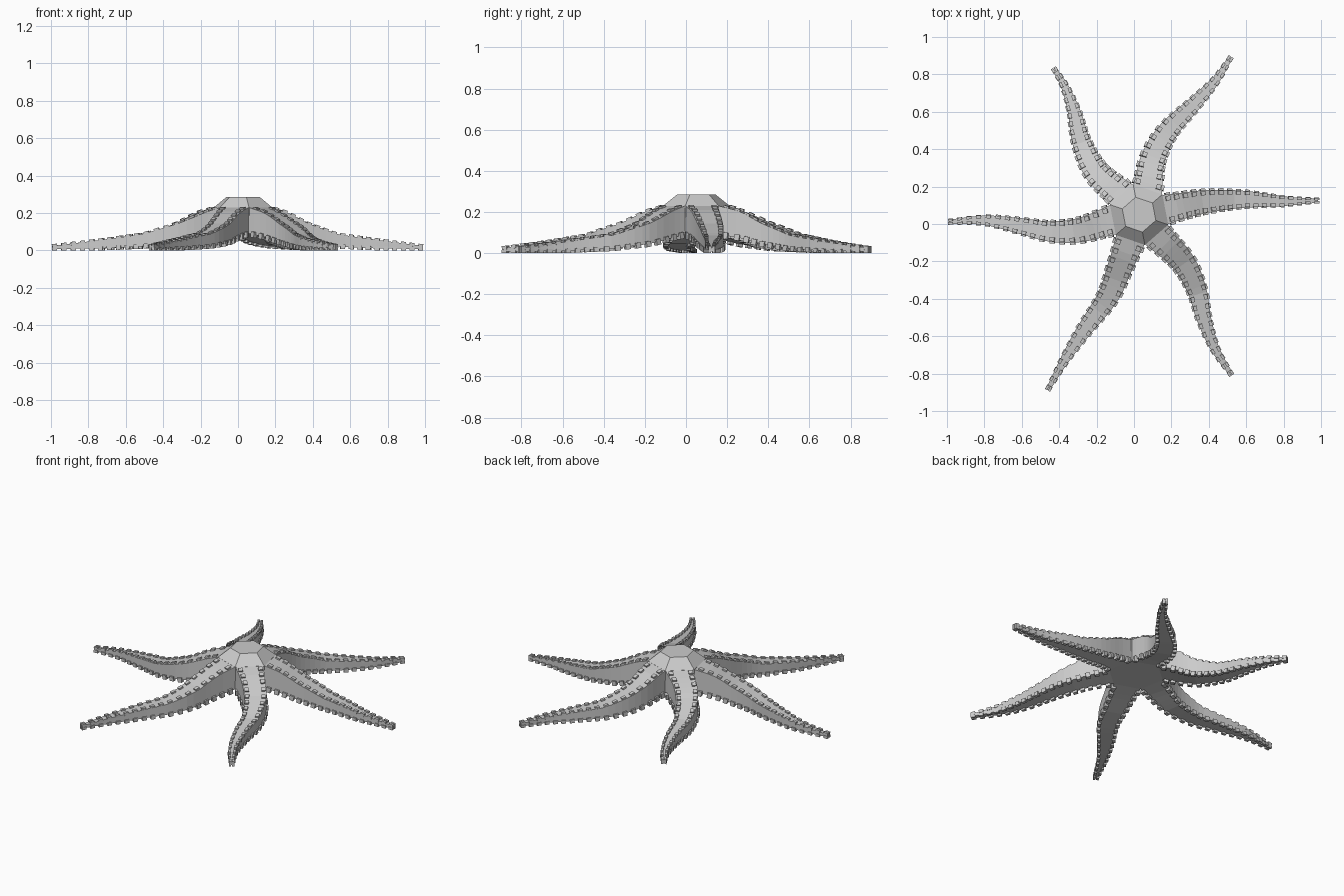
import bpy, bmesh
from math import cos, sin, radians
from mathutils import Vector, Matrix

if "Cube" in bpy.data.objects:
    bpy.data.objects.remove(bpy.data.objects["Cube"])

CENTRE = Vector((0.027, 0.05, 0))
# centre-line points of each arm, after its root on the body
ARMS = [
    [(0.37, 0.118), (0.58, 0.132), (0.80, 0.122), (0.985, 0.125)],
    [(0.10, 0.345), (0.18, 0.495), (0.315, 0.635), (0.43, 0.76), (0.517, 0.89)],
    [(-0.20, 0.275), (-0.28, 0.435), (-0.32, 0.60), (-0.37, 0.735), (-0.428, 0.83)],
    [(-0.29, -0.033), (-0.45, -0.04), (-0.61, -0.01), (-0.80, 0.02), (-0.99, 0.012)],
    [(-0.075, -0.23), (-0.14, -0.39), (-0.265, -0.565), (-0.37, -0.725), (-0.46, -0.885)],
    [(0.26, -0.20), (0.335, -0.35), (0.375, -0.51), (0.435, -0.67), (0.52, -0.805)],
]
# profiles along an arm: (fraction, value)
TOP = [(0, .23), (.1, .205), (.25, .145), (.45, .087), (.7, .057), (1, .025)]
BOTTOM = [(0, .09), (.1, .075), (.25, .045), (.45, .022), (.7, .011), (1, .008)]
HALF = [(0, .08), (.1, .07), (.3, .06), (.6, .04), (.85, .02), (1, .011)]
STEPS, PEGS = 24, 18


def lookup(table, t):
    for (a, u), (b, v) in zip(table, table[1:]):
        if t <= b:
            return u + (v - u) * (t - a) / (b - a)
    return table[-1][1]


def smooth_path(pts):
    """Catmull-Rom line, returned as a function of length fraction."""
    p = [pts[0] * 2 - pts[1]] + pts + [pts[-1] * 2 - pts[-2]]
    line = []
    for i in range(1, len(p) - 2):
        for k in range(12):
            s = k / 12
            line.append(0.5 * (2 * p[i] + (p[i + 1] - p[i - 1]) * s
                        + (2 * p[i - 1] - 5 * p[i] + 4 * p[i + 1] - p[i + 2]) * s * s
                        + (3 * p[i] - p[i - 1] - 3 * p[i + 1] + p[i + 2]) * s ** 3))
    line.append(pts[-1])
    dist = [0]
    for a, b in zip(line, line[1:]):
        dist.append(dist[-1] + (b - a).length)
    xs = [(d / dist[-1], q.x) for d, q in zip(dist, line)]
    ys = [(d / dist[-1], q.y) for d, q in zip(dist, line)]
    return lambda t: Vector((lookup(xs, t), lookup(ys, t), 0))


def make_object(name, bm):
    bmesh.ops.recalc_face_normals(bm, faces=bm.faces)
    mesh = bpy.data.meshes.new(name)
    bm.to_mesh(mesh)
    bm.free()
    bpy.context.collection.objects.link(bpy.data.objects.new(name, mesh))


def loft(bm, rings):
    loops = [[bm.verts.new(v) for v in r] for r in rings]
    n = len(rings[0])
    for a, b in zip(loops, loops[1:]):
        for i in range(n):
            j = (i + 1) % n
            bm.faces.new((a[i], a[j], b[j], b[i]))
    bm.faces.new(loops[0])
    bm.faces.new(loops[-1])


def peg(bm, pos, along, side, size):
    up = along.cross(side).normalized()
    if up.z < 0:
        up = -up
    rot = Matrix((along, side, up)).transposed().to_4x4()
    bmesh.ops.create_cube(bm, size=1, matrix=Matrix.Translation(pos) @ rot @ Matrix.Diagonal((*size, 1)))


# hexagonal body dome
bm = bmesh.new()
loft(bm, [[CENTRE + Vector((r * cos(radians(41 + 60 * k)), r * sin(radians(41 + 60 * k)), z))
           for k in range(6)] for r, z in [(.162, .09), (.165, .23), (.095, .285)]])
make_object("body", bm)

# tapering arms with rows of pegs along top and bottom edges
for n, pts in enumerate(ARMS):
    ang = radians(11 + 60 * n)
    radial = Vector((cos(ang), sin(ang), 0))
    path = smooth_path([CENTRE + radial * 0.14] + [Vector((*p, 0)) for p in pts])

    def frame(t):
        d = (path(min(t + .02, 1)) - path(max(t - .02, 0))).normalized()
        w = max(0, 1 - t / .12)
        d = (d * (1 - w) + radial * w).normalized()
        return path(t), d, Vector((-d.y, d.x, 0))

    arm, pegs = bmesh.new(), bmesh.new()
    rings = []
    for i in range(STEPS + 1):
        t = i / STEPS
        c, d, s = frame(t)
        h, hi, lo = lookup(HALF, t), lookup(TOP, t), lookup(BOTTOM, t)
        rings.append([c + s * a + Vector((0, 0, z))
                      for a, z in [(-h, lo), (h, lo), (h, hi), (-h, hi)]])
    loft(arm, rings)
    make_object(f"arm_{n + 1}", arm)

    for i in range(PEGS):
        t = .035 + .955 * i / (PEGS - 1)
        c, d, s = frame(t)
        h = lookup(HALF, t)
        k = .5 + .5 * (1 - t)
        for table, off, size in [(TOP, .74 * h, (.026, .026 * k, .018)),
                                 (BOTTOM, h - .002, (.026, .026 * k, .032 * k))]:
            z = lookup(table, t)
            slope = lookup(table, min(t + .03, 1)) - lookup(table, max(t - .03, 0))
            run = (path(min(t + .03, 1)) - path(max(t - .03, 0))).length
            along = (d + Vector((0, 0, slope / run))).normalized()
            for sgn in (-1, 1):
                pos = c + s * off * sgn + Vector((0, 0, max(z, size[2] / 2)))
                peg(pegs, pos, along, s, size)
    make_object(f"arm_pegs_{n + 1}", pegs)
